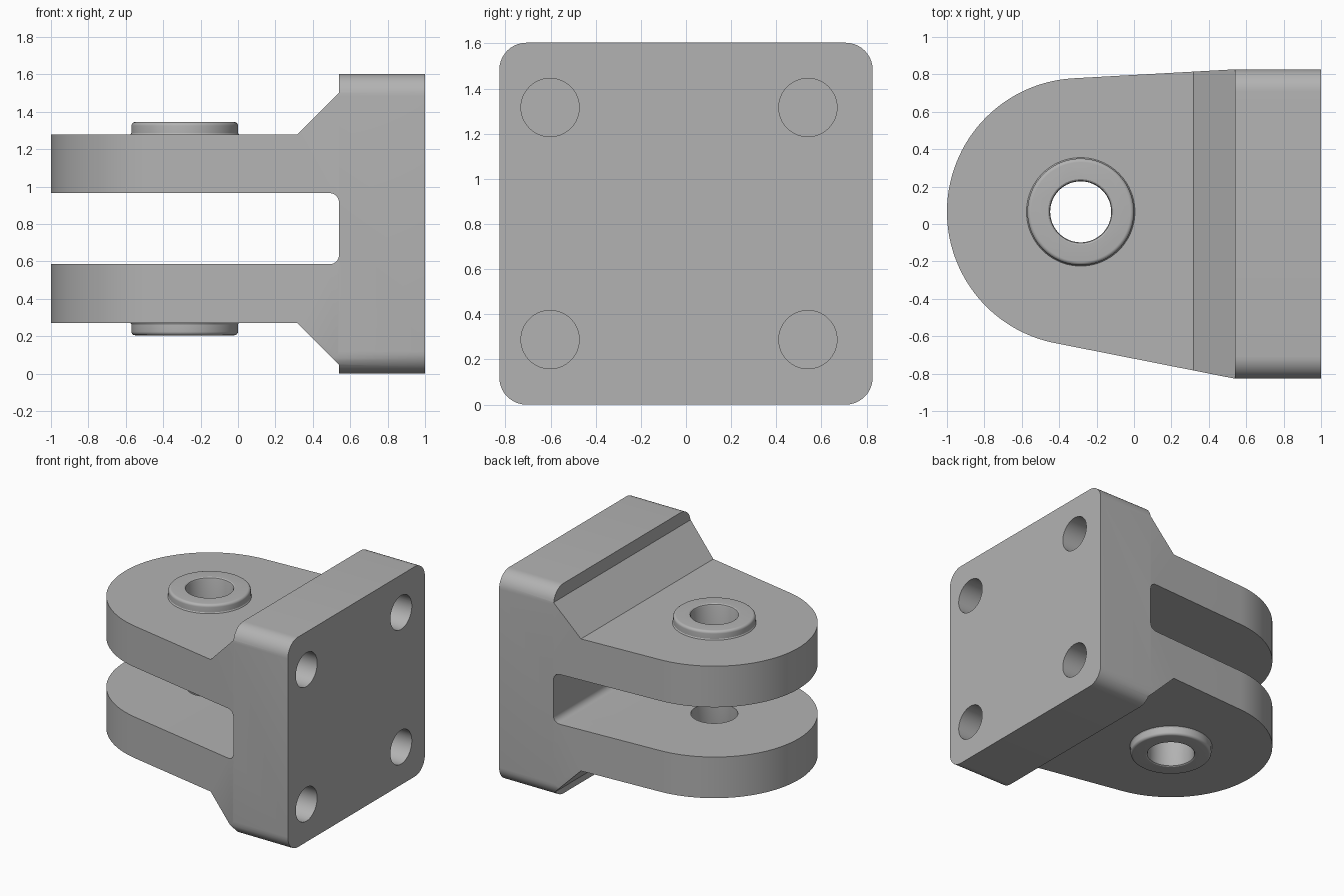
import bpy, bmesh, math
from mathutils import Vector

cube = bpy.data.objects.get("Cube")
if cube:
    bpy.data.objects.remove(cube, do_unlink=True)

steel = bpy.data.materials.new("Plain grey metal")
steel.use_nodes = True
GREY = (0.45, 0.45, 0.45, 1)
steel.diffuse_color = GREY
steel.node_tree.nodes["Principled BSDF"].inputs["Base Color"].default_value = GREY

PIN_X, PIN_Y, MID_Z = -0.285, 0.065, 0.775
TAU = math.tau


def finish(bm, name):
    bmesh.ops.recalc_face_normals(bm, faces=bm.faces)
    mesh = bpy.data.meshes.new(name)
    bm.to_mesh(mesh)
    bm.free()
    mesh.materials.append(steel)
    obj = bpy.data.objects.new(name, mesh)
    bpy.context.collection.objects.link(obj)
    return obj


def prism(name, outline, place, depth):
    """Extrude a flat outline; place maps (a, b) to a 3D point."""
    bm = bmesh.new()
    face = bm.faces.new([bm.verts.new(place(a, b)) for a, b in outline])
    grown = bmesh.ops.extrude_face_region(bm, geom=[face])
    moved = [g for g in grown["geom"] if isinstance(g, bmesh.types.BMVert)]
    bmesh.ops.translate(bm, verts=moved, vec=depth)
    return finish(bm, name)


def rounded(corners, steps=10):
    """Replace each corner (a, b, radius) by a fillet arc."""
    out = []
    for i, (a, b, r) in enumerate(corners):
        p = Vector((a, b))
        if r == 0:
            out.append(p)
            continue
        u = (Vector(corners[i - 1][:2]) - p).normalized()
        v = (Vector(corners[(i + 1) % len(corners)][:2]) - p).normalized()
        for k in range(steps + 1):
            t = k / steps * math.pi / 2
            out.append(p + u * r * (1 - math.sin(t)) + v * r * (1 - math.cos(t)))
    return out


def lathe(name, profile, segments=96):
    """Spin a closed (radius, z) profile around the pin axis."""
    bm = bmesh.new()
    rings = []
    for k in range(segments):
        c, s = math.cos(TAU * k / segments), math.sin(TAU * k / segments)
        rings.append([bm.verts.new((PIN_X + r * c, PIN_Y + r * s, z)) for r, z in profile])
    n = len(profile)
    for k in range(segments):
        a, b = rings[k], rings[(k + 1) % segments]
        for j in range(n - 1):
            bm.faces.new((a[j], a[j + 1], b[j + 1], b[j]))
    bm.faces.new([r[0] for r in rings])
    bm.faces.new([r[-1] for r in rings])
    return finish(bm, name)


def combine(target, tool, operation):
    mod = target.modifiers.new(operation.title(), "BOOLEAN")
    mod.operation, mod.object, mod.solver = operation, tool, "EXACT"
    bpy.context.view_layer.objects.active = target
    bpy.ops.object.modifier_apply(modifier=mod.name)
    bpy.data.objects.remove(tool, do_unlink=True)


# Body: rounded block along x, trimmed by the side and plan outlines
W, H, R = 0.827, 1.603, 0.12
clevis = prism("clevis_bracket",
               rounded([(-W, 0, R), (W, 0, R), (W, H, R), (-W, H, R)]),
               lambda y, z: (-1.1, y, z), (2.1, 0, 0))

# Side outline: mounting plate, sloping gussets, two arms and the slot
half = [(0.54, 0.19, 0.05), (-1.2, 0.19, 0), (-1.2, 0.504, 0),
        (0.317, 0.504, 0), (0.54, 0.727, 0), (0.54, 0.95, 0), (1.2, 0.95, 0)]
side = [(x, MID_Z + h, r) for x, h, r in half]
side += [(x, MID_Z - h, r) for x, h, r in reversed(half)]
combine(clevis, prism("side_trim", rounded(side),
                      lambda x, z: (x, -1.2, z), (0, 2.4, 0)), "INTERSECT")

# Plan outline: round arm end running tangentially out to the plate
a0, a1 = math.radians(93.6), math.radians(259.2)
plan = [(0.54, 1), (0.54, W)]
plan += [(PIN_X + 0.715 * math.cos(a0 + (a1 - a0) * k / 64),
          PIN_Y + 0.715 * math.sin(a0 + (a1 - a0) * k / 64)) for k in range(65)]
plan += [(0.54, -W), (0.54, -1), (1.2, -1), (1.2, 1)]
combine(clevis, prism("plan_trim", plan,
                      lambda x, y: (x, y, -0.2), (0, 0, 2.2)), "INTERSECT")

# Raised bosses with softened rims on both outer arm faces
rim = [(0.29, 0.45), (0.29, 0.504), (0.285, 0.512), (0.285, 0.55)]
rim += [(0.265 + 0.02 * math.cos(t * TAU / 24), 0.55 + 0.02 * math.sin(t * TAU / 24))
        for t in range(1, 7)]
for sign, name in ((1, "upper_boss"), (-1, "lower_boss")):
    combine(clevis, lathe(name, [(r, MID_Z + sign * h) for r, h in rim]), "UNION")

# Pin bore with slightly eased mouths
bore = [(0.185, 0.59), (0.175, 0.57), (0.167, 0.565), (0.163, 0.555)]
combine(clevis, lathe("pin_bore", [(r, MID_Z + h) for r, h in bore]
                      + [(r, MID_Z - h) for r, h in reversed(bore)]), "DIFFERENCE")

# Four blind mounting holes in the plate
for y in (-0.602, 0.54):
    for z in (0.288, 1.316):
        ring = [(y + 0.129 * math.cos(TAU * k / 64), z + 0.129 * math.sin(TAU * k / 64))
                for k in range(64)]
        combine(clevis, prism("mounting_hole", ring,
                              lambda a, b: (0.65, a, b), (0.5, 0, 0)), "DIFFERENCE")

bpy.ops.object.select_all(action="DESELECT")
clevis.select_set(True)
bpy.context.view_layer.objects.active = clevis
bpy.ops.object.shade_smooth_by_angle(angle=math.radians(25))
